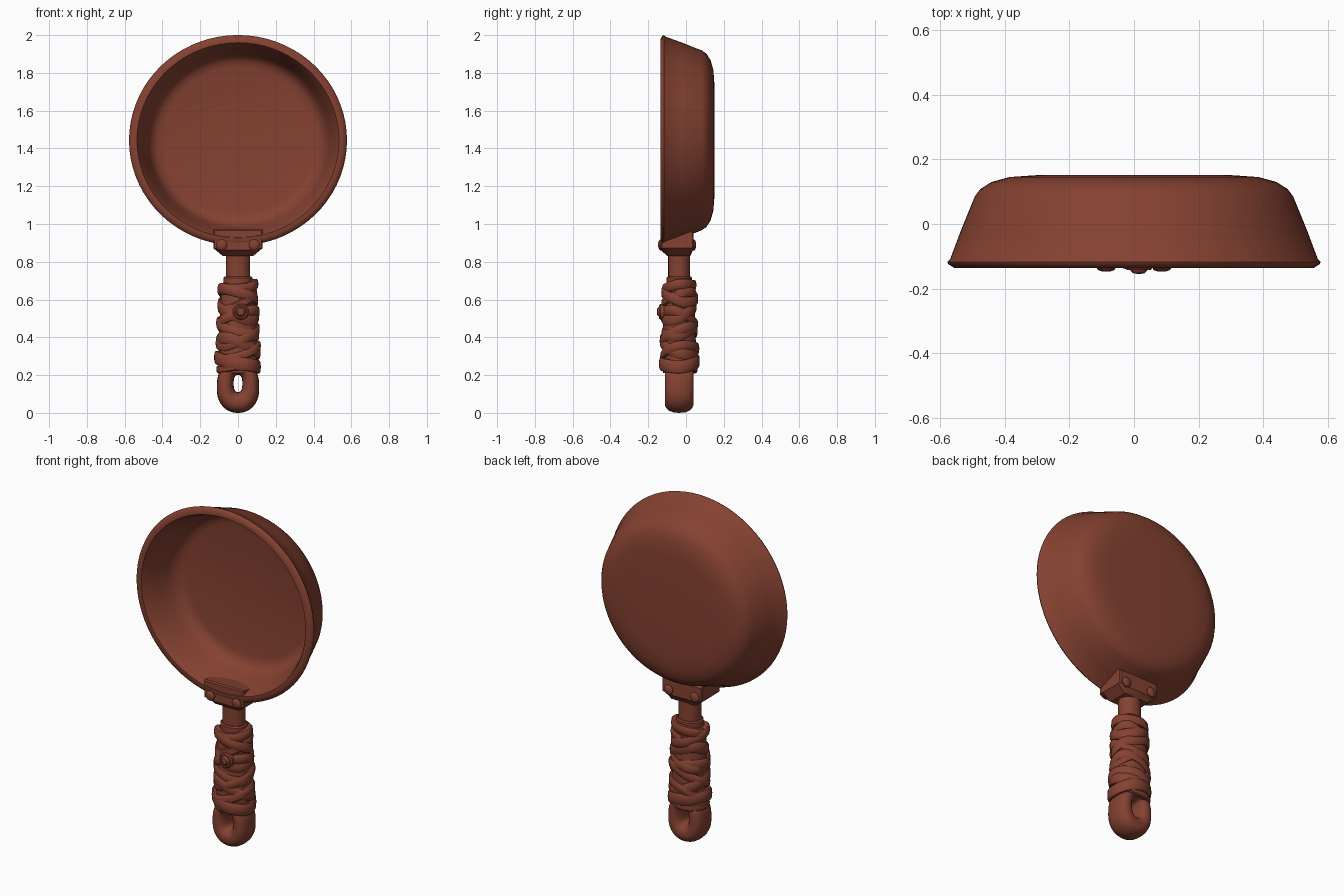
import bpy, bmesh, math
from math import sin, cos, pi, radians

if "Cube" in bpy.data.objects:
    bpy.data.objects.remove(bpy.data.objects["Cube"])

iron = bpy.data.materials.new("rust_brown")
iron.diffuse_color = (0.235, 0.054, 0.031, 1)
iron.use_nodes = True
iron.node_tree.nodes["Principled BSDF"].inputs["Base Color"].default_value = iron.diffuse_color
AXIS_Y = -0.036  # depth of the handle axis


def finish(name, bm, angle=35):
    bmesh.ops.recalc_face_normals(bm, faces=bm.faces)
    me = bpy.data.meshes.new(name)
    bm.to_mesh(me)
    bm.free()
    ob = bpy.data.objects.new(name, me)
    bpy.context.collection.objects.link(ob)
    me.materials.append(iron)
    bpy.ops.object.select_all(action='DESELECT')
    ob.select_set(True)
    bpy.context.view_layer.objects.active = ob
    bpy.ops.object.shade_smooth_by_angle(angle=radians(angle))
    return ob


def loft(name, rings, loop=False, caps=True, angle=35):
    """Join closed rings of points; loop joins the last ring to the first."""
    bm = bmesh.new()
    rows = [[bm.verts.new(p) for p in r] for r in rings]
    n = len(rows[0])
    for i in range(len(rows) if loop else len(rows) - 1):
        a, b = rows[i], rows[(i + 1) % len(rows)]
        for j in range(n):
            k = (j + 1) % n
            bm.faces.new((a[j], a[k], b[k], b[j]))
    if caps and not loop:
        bm.faces.new(rows[0])
        bm.faces.new(rows[-1])
    return finish(name, bm, angle)


# pan bowl: lathe around y, slightly wider than tall
profile = [(0.05, 0.151), (0.30, 0.151), (0.385, 0.145), (0.44, 0.130), (0.475, 0.108),
           (0.492, 0.085), (0.535, -0.02), (0.568, -0.108), (0.577, -0.117), (0.574, -0.124),
           (0.555, -0.136), (0.535, -0.136), (0.528, -0.125), (0.505, -0.06), (0.478, 0.03),
           (0.462, 0.07), (0.435, 0.092), (0.40, 0.100), (0.05, 0.102)]
N = 72
loft("pan_bowl", [[(r * cos(2 * pi * j / N), y, 1.443 + 0.966 * r * sin(2 * pi * j / N))
                   for j in range(N)] for r, y in profile])


def tube(name, pts, n=28):
    """Round upright shape: (z, x radius, y radius) stations."""
    loft(name, [[(rx * cos(2 * pi * j / n), AXIS_Y + ry * sin(2 * pi * j / n), z)
                 for j in range(n)] for z, rx, ry in pts])


# neck, collar and the core under the wrapping
tube("handle_neck", [(0.68, 0.064, 0.058), (0.90, 0.064, 0.058)])
tube("handle_collar", [(0.66, 0.077, 0.068), (0.715, 0.077, 0.068), (0.722, 0.070, 0.062)])
tube("grip_core", [(0.21, 0.098, 0.085), (0.30, 0.103, 0.09), (0.45, 0.100, 0.086),
                   (0.60, 0.092, 0.08), (0.68, 0.088, 0.076)])


# bracket clamping the rim: chamfered outline stepped through the depth
def outline(y, s, top, low):
    half = [(0.130 * s, top), (0.130 * s, 0.872), (0.080 * s, low)]
    return [(x, y, z) for x, z in half] + [(-x, y, z) for x, z in reversed(half)]


loft("rim_bracket", [outline(-0.133, 0.96, 0.966, 0.862), outline(-0.126, 1, 0.972, 0.855),
                     outline(-0.098, 1, 0.968, 0.830), outline(0.022, 1, 0.96, 0.830),
                     outline(0.034, 1, 0.955, 0.855), outline(0.040, 0.96, 0.95, 0.862)], angle=20)


def stud(name, x, z, y, d, rings):
    """Rivet along y; d is the outward direction."""
    n = 18
    loft(name, [[(x + r * cos(2 * pi * j / n), y + d * h, z + r * sin(2 * pi * j / n))
                 for j in range(n)] for r, h in rings])


dome = [(0.029, -0.02), (0.029, 0.005), (0.024, 0.011), (0.012, 0.015)]
for sx, side in ((-1, "left"), (1, "right")):
    stud("front_rivet_" + side, sx * 0.086, 0.889, -0.132, -1, dome)
    stud("back_rivet_" + side, sx * 0.086, 0.889, 0.038, 1, dome)

# button pinning the wrapping
stud("wrap_button", 0.015, 0.535, -0.12, -1,
     [(0.043, -0.02), (0.043, 0.014), (0.037, 0.022), (0.029, 0.022), (0.027, 0.017),
      (0.025, 0.025), (0.018, 0.032), (0.006, 0.034)])


# wrapping: flat straps tilted different ways
def strap(i, z0, tx, ty, rx, ry, w):
    n = 36
    section = [(-0.03, -w), (-0.006, -w), (0.0, -w * 0.72), (0.002, 0), (0.0, w * 0.72),
               (-0.006, w), (-0.03, w)]
    rings = []
    for j in range(n):
        a = 2 * pi * j / n
        wob = 0.003 * sin(3 * a + i * 1.7)
        z = z0 + tx * cos(a) + ty * sin(a) + wob
        rings.append([((rx + wob + o) * cos(a), AXIS_Y + (ry + wob + o) * sin(a), z + h)
                      for o, h in section])
    loft("grip_strap_%d" % i, rings, loop=True)


straps = [(0.667, 0.012, 0.010, 0.103, 0.089, 0.026),
          (0.622, -0.028, -0.020, 0.106, 0.096, 0.028),
          (0.592, 0.040, 0.024, 0.103, 0.092, 0.025),
          (0.538, -0.032, 0.030, 0.108, 0.093, 0.032),
          (0.498, 0.034, -0.030, 0.110, 0.096, 0.027),
          (0.445, -0.030, 0.022, 0.112, 0.094, 0.030),
          (0.405, 0.038, 0.030, 0.115, 0.098, 0.027),
          (0.352, -0.036, -0.026, 0.115, 0.100, 0.032),
          (0.318, 0.036, 0.020, 0.118, 0.102, 0.026),
          (0.268, -0.022, 0.006, 0.122, 0.106, 0.034),
          (0.238, 0.008, -0.004, 0.112, 0.098, 0.020)]
for i, s in enumerate(straps):
    strap(i + 1, *s)

# hanging loop: thick ring between an inner slot and a rounded outer shape
rings = []
for j in range(48):
    a = 2 * pi * j / 48
    c, s = cos(a), sin(a)
    e = 0.62 if s > 0 else 0.93
    xo = math.copysign(abs(c) ** e, c) * 0.112
    zo = 0.125 + math.copysign(abs(s) ** e, s) * 0.125
    xi = math.copysign(abs(c) ** 0.8, c) * 0.023
    zi = 0.156 + math.copysign(abs(s) ** 0.8, s) * 0.046
    ring = []
    for k in range(18):
        b = 2 * pi * k / 18
        u = 0.5 + 0.5 * math.copysign(abs(cos(b)) ** 0.85, cos(b))
        v = math.copysign(abs(sin(b)) ** 0.85, sin(b)) * 0.077
        ring.append((xi + (xo - xi) * u, AXIS_Y + v, zi + (zo - zi) * u))
    rings.append(ring)
loft("hanging_loop", rings, loop=True, angle=50)
